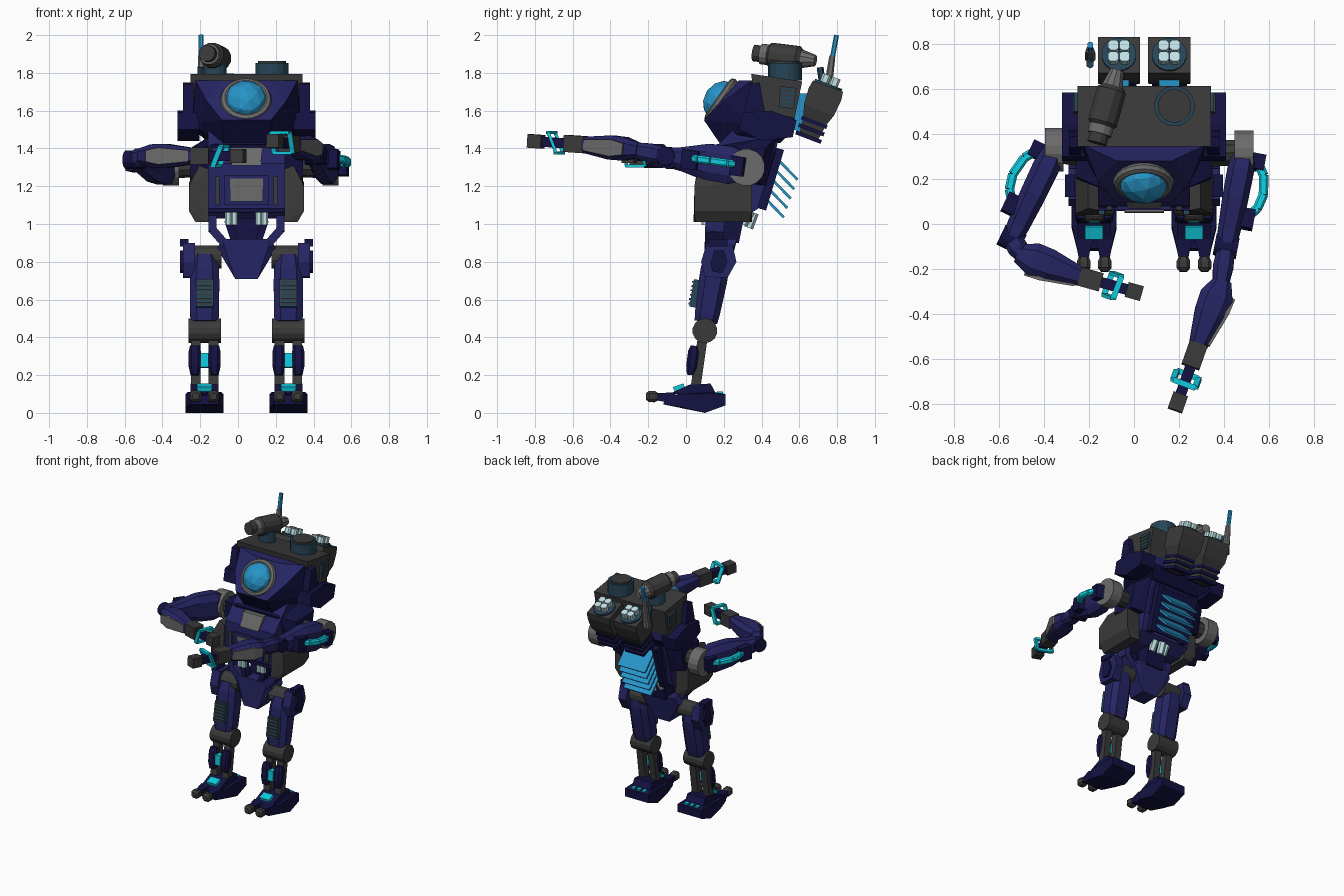
import bpy, bmesh, math
from mathutils import Vector as V

if "Cube" in bpy.data.objects:
    bpy.data.objects.remove(bpy.data.objects["Cube"])

X0 = 0.045  # body centre line
COL = dict(blue=(.019, .018, .125), navy=(.007, .006, .055), dark_grey=(.042, .042, .042),
           grey=(.15, .145, .145), slate=(.02, .06, .095), sky_blue=(.02, .30, .58),
           cyan=(.005, .60, .74), pale=(.52, .75, .78))
M = {}
for k, c in COL.items():
    M[k] = bpy.data.materials.new(k)
    M[k].diffuse_color = (*c, 1)


def finish(name, bm, mat, smooth=False):
    bmesh.ops.recalc_face_normals(bm, faces=bm.faces[:])
    me = bpy.data.meshes.new(name)
    bm.to_mesh(me)
    bm.free()
    ob = bpy.data.objects.new(name, me)
    bpy.context.collection.objects.link(ob)
    me.materials.append(M[mat])
    return ob


def section(n, w, h):
    if n == 4:
        return [(w, h), (-w, h), (-w, -h), (w, -h)]
    if n == 8:  # chamfered rectangle
        a, b = w * .55, h * .55
        return [(w, b), (a, h), (-a, h), (-w, b), (-w, -b), (-a, -h), (a, -h), (w, -b)]
    return [(w * math.cos(2 * math.pi * (i + .5) / n), h * math.sin(2 * math.pi * (i + .5) / n)) for i in range(n)]


def loft(name, p, q, secs, mat, n=8):
    """Skin cross-sections (t, half width, half height) along the line p-q."""
    p, q = V(p), V(q)
    d = (q - p).normalized()
    side = d.cross(V((0, 1, 0)) if abs(d.z) > .7 else V((0, 0, 1))).normalized()
    up = side.cross(d)
    bm = bmesh.new()
    rings = [[bm.verts.new(p.lerp(q, t) + side * a + up * b) for a, b in section(n, w, h)] for t, w, h in secs]
    for r, s in zip(rings, rings[1:]):
        for i in range(n):
            bm.faces.new((r[i], r[(i + 1) % n], s[(i + 1) % n], s[i]))
    bm.faces.new(rings[0])
    bm.faces.new(rings[-1])
    return finish(name, bm, mat)


def bar(name, p, q, w, h, mat):
    return loft(name, p, q, [(0, w, h), (1, w, h)], mat, 4)


def rod(name, p, q, r, mat, n=12, r2=None):
    return loft(name, p, q, [(0, r, r), (1, r2 or r, r2 or r)], mat, n)


def box(name, x0, x1, y0, y1, z0, z1, mat):
    return hull(name, [(x, y, z) for x in (x0, x1) for y in (y0, y1) for z in (z0, z1)], mat)


def hull(name, pts, mat):
    bm = bmesh.new()
    for p in pts:
        bm.verts.new(p)
    bmesh.ops.convex_hull(bm, input=bm.verts[:])
    bmesh.ops.dissolve_limit(bm, angle_limit=.03, verts=bm.verts[:], edges=bm.edges[:])
    return finish(name, bm, mat)


def sym(name, pts, mat):
    """Convex block symmetric about the centre line; points are (half width, y, z)."""
    return hull(name, [(X0 + s * u, y, z) for u, y, z in pts for s in (-1, 1)], mat)


def prism(name, x0, x1, yz, mat):
    bm = bmesh.new()
    f = bm.faces.new([bm.verts.new((x0, y, z)) for y, z in yz])
    g = bmesh.ops.extrude_face_region(bm, geom=[f])['geom']
    bmesh.ops.translate(bm, vec=(x1 - x0, 0, 0), verts=[v for v in g if isinstance(v, bmesh.types.BMVert)])
    return finish(name, bm, mat)


# ---- legs
for s in (-1, 1):
    c = X0 + s * .222
    hull('foot', [(c + a * w, y, z) for a in (-1, 1) for w, y, z in (
        (.1, .21, .1), (.1, .21, .04), (.1, .1, 0), (.1, -.02, .03), (.1, 0, .1),
        (.075, -.11, .095), (.075, -.12, .045), (.09, .15, .11))], 'navy')
    prism('ankle_block', c - .075, c + .075, [(-.09, .1), (.02, .15), (.13, .155), (.16, .1)], 'navy')
    bar('foot_light', (c, -.065, .125), (c, -.01, .145), .04, .012, 'cyan')
    for a in (-1, 0, 1):
        box('heel_light', c + a * .045 - .014, c + a * .045 + .014, .165, .195, .1, .113, 'cyan')
    for a in (-1, 1):
        t = c + a * .047
        loft('toe', (t, -.06, .08), (t, -.16, .085), [(0, .04, .03), (1, .02, .018)], 'navy', 4)
        loft('toe_tip', (t, -.145, .085), (t, -.212, .088), [(0, .02, .018), (.3, .03, .03), (.75, .03, .03), (1, .017, .017)], 'dark_grey')
        bar('shin_strut', (c + a * .047, .05, .13), (c + a * .047, .09, .41), .026, .026, 'dark_grey')
        loft('shin_plate', (c + a * .052, .025, .2), (c + a * .052, .045, .355), [(0, .022, .02), (.3, .032, .03), (.8, .032, .03), (1, .025, .02)], 'navy')
    bar('shin_light', (c, .03, .24), (c, .035, .315), .022, .025, 'cyan')
    rod('knee', (c - .086, .1, .435), (c + .086, .1, .435), .066, 'dark_grey', 14)
    loft('thigh', (c, .105, .48), (c, .165, .83), [(0, .07, .06), (.12, .077, .066), (.62, .078, .075), (.8, .075, .075), (1, .06, .06)], 'blue')
    bar('thigh_vent', (c, .035, .56), (c, .06, .705), .046, .018, 'slate')
    for i in range(6):
        z = .575 + i * .023
        box('vent_slat', c - .04, c + .04, .013 + i * .004, .03 + i * .004, z, z + .009, 'dark_grey')
    rod('hip_joint', (c - s * .09, .17, .825), (c + s * .06, .17, .825), .062, 'dark_grey', 12)
    hexa = [(.08, .80), (.11, .9), (.246, .89), (.267, .8), (.22, .715), (.1, .72)]
    prism('hip_plate', c + s * .05, c + s * .115, hexa, 'blue')
    prism('hip_cap', c + s * .115, c + s * .13, [(.13, .79), (.15, .86), (.2, .86), (.22, .8), (.19, .74), (.14, .75)], 'navy')
    box('hip_tab', c + s * .085, c + s * .13, .12, .22, .88, .92, 'navy')

# ---- pelvis and waist frame
sym('pelvis', [(.13, .1, .92), (.155, .13, .87), (.06, .09, .71), (.13, .27, .92), (.155, .25, .87), (.06, .22, .71)], 'blue')
sym('waist_core', [(.07, .19, .9), (.07, .28, .9), (.09, .2, 1.1), (.09, .32, 1.1)], 'navy')
for s in (-1, 1):
    bar('waist_post', (X0 + s * .18, .16, 1.1), (X0 + s * .18, .15, .96), .022, .05, 'blue')
    bar('waist_strut', (X0 + s * .18, .15, .97), (X0 + s * .11, .15, .89), .022, .05, 'blue')
    bar('waist_brace', (X0 + s * .1, .14, 1.02), (X0 + s * .06, .14, .9), .018, .03, 'navy')
    for a in (-1, 1):
        rod('waist_lamp', (X0 + s * .08 + a * .016, .1, .995), (X0 + s * .08 + a * .016, .1, 1.065), .017, 'pale', 8)
    rod('rear_lamp', (X0 + s * .05, .3, 1.0), (X0 + s * .05, .34, 1.07), .026, 'pale', 6)
rod('rear_lamp', (X0, .33, .98), (X0, .36, 1.06), .026, 'pale', 6)

# ---- torso
prism('torso', X0 - .205, X0 + .205, [(.07, 1.08), (.08, 1.32), (.16, 1.41), (.25, 1.5), (.51, 1.5), (.46, 1.36), (.38, 1.08), (.3, 1.03), (.12, 1.03)], 'blue')
sym('shoulder_yoke', [(.3, .2, 1.24), (.3, .38, 1.22), (.3, .21, 1.39), (.3, .42, 1.4), (.17, .15, 1.42), (.17, .5, 1.48), (.17, .42, 1.2)], 'navy')
sym('chest_sill', [(.21, .06, 1.06), (.21, .06, 1.085), (.21, .2, 1.06), (.21, .2, 1.085)], 'navy')
sym('belly_frame', [(.12, .058, 1.1), (.12, .062, 1.26), (.12, .09, 1.1), (.12, .09, 1.26)], 'blue')
sym('belly_panel', [(.088, .05, 1.12), (.088, .054, 1.24), (.088, .08, 1.12), (.088, .08, 1.24)], 'grey')
sym('collar_panel', [(.075, .07, 1.31), (.085, .12, 1.405), (.075, .1, 1.31), (.085, .16, 1.405)], 'grey')
for s in (-1, 1):
    bar('chest_slot', (X0 + s * .155, .07, 1.1), (X0 + s * .155, .075, 1.25), .013, .012, 'dark_grey')
    hull('side_pod', [(X0 + s * u, y, z) for u, y, z in (
        (.2, .04, 1.01), (.2, .35, 1.01), (.2, .35, 1.29), (.2, .06, 1.29), (.27, .05, 1.01), (.27, .34, 1.01),
        (.305, .045, 1.07), (.305, .35, 1.07), (.305, .35, 1.22), (.305, .045, 1.2), (.25, .07, 1.31), (.25, .33, 1.31))], 'dark_grey')

# ---- back vent with sloping fins
for s in (-1, 1):
    bar('fin_frame', (X0 + s * .14, .395, 1.08), (X0 + s * .14, .49, 1.4), .02, .03, 'navy')
bar('fin_backing', (X0, .38, 1.1), (X0, .47, 1.4), .13, .02, 'navy')
for i in range(5):
    y, z = .465 - i * .018, 1.365 - i * .05
    bar('back_fin', (X0, y - .03, z + .03), (X0, y + .125, z - .13), .115, .007, 'sky_blue')

# ---- head hull, side faces darker
head = sym('head', [(.13, .095, 1.55), (.12, .28, 1.76), (.21, .2, 1.65), (.27, .35, 1.76), (.285, .34, 1.53),
                    (.12, .19, 1.41), (.28, .57, 1.5), (.28, .59, 1.72), (.2, .5, 1.43)], 'blue')
head.data.materials.append(M['navy'])
for f in head.data.polygons:
    if abs(f.normal.x) > .6 or f.normal.z < -.5:
        f.material_index = 1
sym('roof', [(.297, .345, 1.795), (.297, .615, 1.755), (.297, .35, 1.755), (.297, .41, 1.6), (.297, .575, 1.56)], 'dark_grey')
for s in (-1, 1):
    prism('jaw_block', X0 + s * .25, X0 + s * .365, [(.28, 1.5), (.3, 1.59), (.45, 1.6), (.585, 1.55), (.565, 1.46), (.4, 1.44)], 'navy')
    prism('cheek_fin', X0 + s * .28, X0 + s * .335, [(.3, 1.56), (.34, 1.74), (.39, 1.75), (.42, 1.58)], 'navy')
    prism('head_vent', X0 + s * .29, X0 + s * .312, [(.49, 1.62), (.5, 1.73), (.585, 1.72), (.57, 1.61)], 'slate')
    for i in range(4):
        bar('head_vent_slat', (X0 + s * .312, .495, 1.637 + i * .024), (X0 + s * .312, .575, 1.63 + i * .024), .005, .005, 'dark_grey')

# ---- eye dome and its ring
N, E = V((0, -.82, .57)), V((X0 - .003, .185, 1.655))
rot = N.to_track_quat('Z', 'Y').to_euler()
bpy.ops.mesh.primitive_torus_add(major_radius=.112, minor_radius=.024, major_segments=24, minor_segments=8, location=E, rotation=rot)
bpy.context.object.name = 'eye_ring'
bpy.context.object.data.materials.append(M['grey'])
bpy.ops.mesh.primitive_ico_sphere_add(subdivisions=2, radius=.112, location=E, rotation=rot)
bpy.context.object.name = 'eye_dome'
bpy.context.object.scale.z = .8
bpy.context.object.data.materials.append(M['sky_blue'])

# ---- roof hatch, cannon, antenna
rod('hatch', (.18, .525, 1.76), (.18, .525, 1.852), .09, 'slate', 18)
rod('hatch_lid', (.18, .525, 1.85), (.18, .525, 1.863), .075, 'dark_grey', 18)
rod('cannon_mount', (-.12, .52, 1.76), (-.12, .52, 1.86), .06, 'slate', 12)
A, B = V((-.075, .685, 1.865)), V((-.165, .36, 1.905))
loft('cannon', A, B, [(.22, .05, .05), (.28, .068, .068), (.72, .068, .068), (.78, .05, .05)], 'dark_grey', 12)
rod('cannon_tail', A, A.lerp(B, .25), .03, 'grey', 10, .052)
rod('cannon_collar', A.lerp(B, .74), A.lerp(B, .88), .056, 'grey', 12)
rod('cannon_muzzle', A.lerp(B, .86), B, .045, 'dark_grey', 12)
rod('antenna_base', (-.195, .745, 1.68), (-.195, .775, 1.89), .024, 'grey', 8, .016)
rod('antenna_tip', (-.195, .775, 1.88), (-.195, .797, 2), .013, 'sky_blue', 8)
rod('antenna_stub', (-.195, .725, 1.72), (-.195, .71, 1.83), .018, 'slate', 6)

# ---- rear launcher pods
P, Q = V((0, .645, 1.45)), V((0, .752, 1.73))
D = (Q - P).normalized()
for s in (-1, 1):
    o = V((X0 + s * .112, 0, 0))
    loft('launcher', P + o, Q + o, [(0, .06, .05), (.35, .075, .065), (.55, .094, .085), (.85, .094, .092), (1, .094, .085)], 'dark_grey', 4)
    for t in (.0, .14, .28):
        bar('launcher_band', P.lerp(Q, t) + o, P.lerp(Q, t + .07) + o, .078, .072, 'navy')
    rod('launcher_dish', Q + o, Q + o + D * .012, .078, 'slate', 16)
    for a in (-1, 1):
        for b in (-1, 1):
            c = Q + o + V((a * .025, b * .025, -b * .009))
            rod('launch_tube', c, c + D * .055, .023, 'pale', 8)
    prism('launcher_bracket', X0 + s * .112 - .045, X0 + s * .112 + .045, [(.57, 1.5), (.57, 1.69), (.66, 1.69), (.63, 1.48)], 'sky_blue')


# ---- arms: shoulder, elbow, forearm start, forearm end, hand tip
def arm(s, sh, el, fs, fe, tip):
    sh, el, fs, fe, tip = map(V, (sh, el, fs, fe, tip))
    rod('shoulder_axle', (X0 + s * .25, .31, 1.31), sh, .06, 'dark_grey', 10)
    rod('shoulder_disc', sh - V((.042, 0, 0)), sh + V((.042, 0, 0)), .098, 'grey', 16)
    loft('upper_arm', sh, el, [(.0, .048, .075), (.2, .06, .1), (.5, .058, .095), (.85, .05, .055), (1, .04, .045)], 'blue')
    d = (el - sh).normalized()
    out = d.cross(V((0, 0, 1))).normalized() * -s
    pts = [sh.lerp(el, t) + out * k + V((0, 0, .01)) for t, k in ((.05, .06), (.2, .105), (.4, .12), (.55, .105), (.7, .055))]
    for a, b in zip(pts, pts[1:]):
        rod('arm_tube', a, b, .021, 'cyan', 8)
    for a, b in ((0, .16), (.58, .78)):
        bar('tube_clamp', sh.lerp(el, a) + out * .07, sh.lerp(el, b) + out * .07, .03, .05, 'navy')
    rod('elbow_pivot', el - out * .052, el + out * .052, .05, 'navy', 12)
    loft('elbow_link', el, fs.lerp(fe, .1), [(0, .038, .042), (.5, .046, .05), (1, .035, .04)], 'blue')
    loft('forearm', fs, fe, [(0, .04, .04), (.25, .075, .062), (.5, .072, .064), (1, .042, .042)], 'blue')
    fd = (fe - fs).normalized()
    fo = fd.cross(V((0, 0, 1))).normalized() * -s
    loft('forearm_panel', fs.lerp(fe, .2) + fo * .068, fs.lerp(fe, .95) + fo * .04, [(0, .014, .03), (.3, .02, .045), (1, .01, .03)], 'grey', 4)
    h = lambda t: fe.lerp(tip, t)
    bar('wrist', h(-.03), h(.33), .042, .045, 'dark_grey')
    bar('hand_shaft', h(.3), h(.8), .024, .026, 'navy')
    bar('hand_tip', h(.75), tip, .034, .036, 'dark_grey')
    # slanted bracket around the hand
    w, u, k = fo * .052, V((0, 0, .052)), fd * .022
    cs = [h(.52) + w + u + k, h(.52) - w + u + k, h(.52) - w - u - k, h(.52) + w - u - k]
    for i in range(4):
        bar('hand_bracket', cs[i], cs[(i + 1) % 4], .013, .008, 'cyan')


arm(-1, (-.355, .33, 1.3), (-.545, -.07, 1.34), (-.52, -.13, 1.36), (-.235, -.235, 1.36), (.035, -.31, 1.36))
arm(1, (.49, .32, 1.3), (.41, -.1, 1.36), (.395, -.25, 1.39), (.285, -.54, 1.42), (.182, -.83, 1.44))

for m in bpy.data.materials:
    if m.users and not m.is_grease_pencil:
        m.use_nodes = True
        m.node_tree.nodes["Principled BSDF"].inputs["Base Color"].default_value = m.diffuse_color
